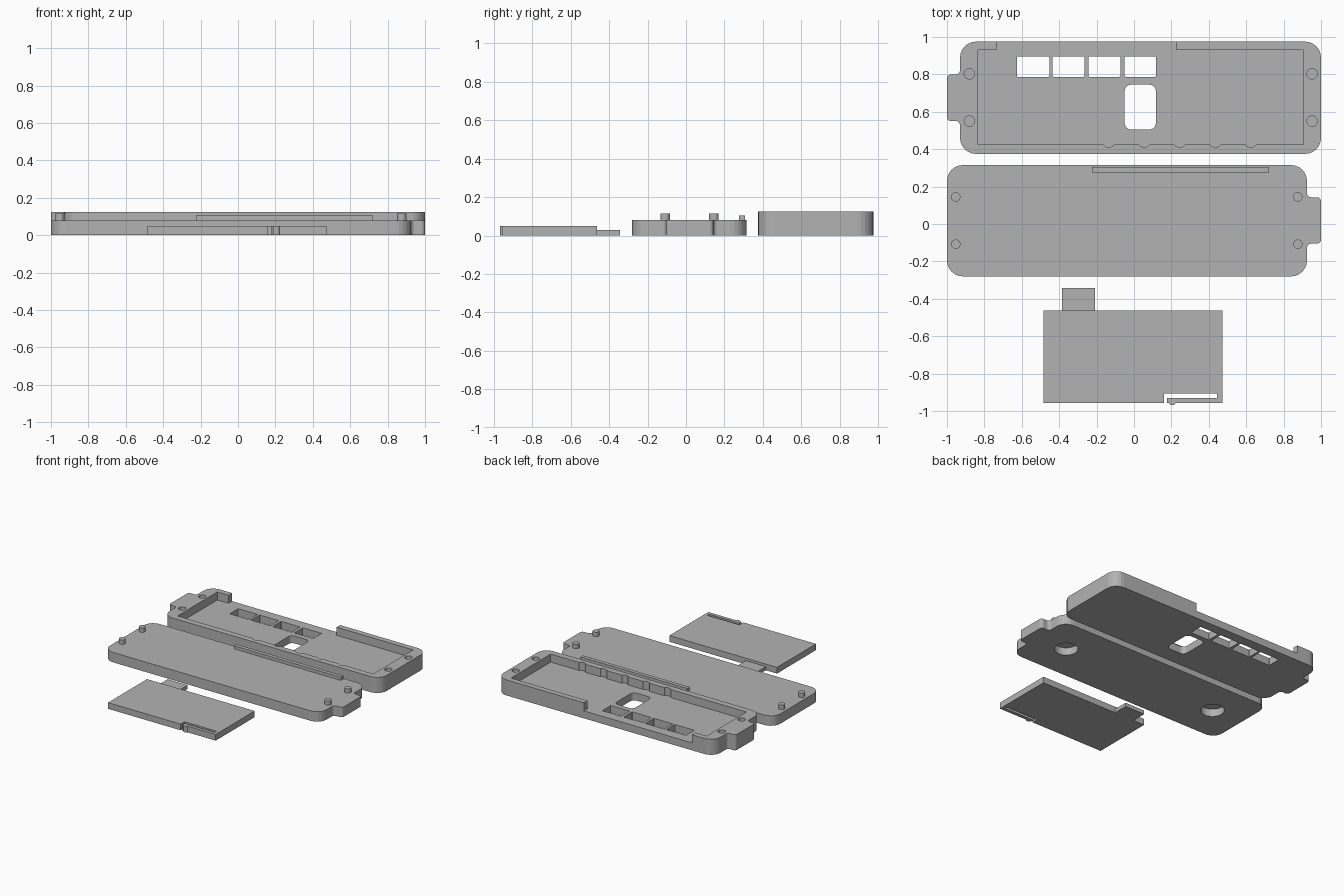
import bpy, bmesh, math
from mathutils import Vector

if "Cube" in bpy.data.objects:
    bpy.data.objects.remove(bpy.data.objects["Cube"])

grey = bpy.data.materials.new("plastic_grey")
grey.diffuse_color = (0.45, 0.45, 0.45, 1)
grey.use_nodes = True
grey.node_tree.nodes["Principled BSDF"].inputs["Base Color"].default_value = grey.diffuse_color


def rounded(corners, steps=6):
    """Outline from (x, y, radius) corners, each corner rounded by its radius."""
    pts, n = [], len(corners)
    for i, (x, y, r) in enumerate(corners):
        p = Vector((x, y))
        if r == 0:
            pts.append(p)
            continue
        a = (Vector(corners[i - 1][:2]) - p).normalized()
        b = (Vector(corners[(i + 1) % n][:2]) - p).normalized()
        c = p + (a + b) * r                      # all corners are right angles
        for k in range(steps + 1):
            t = k / steps * math.pi / 2
            pts.append(c - b * r * math.cos(t) - a * r * math.sin(t))
    return pts


def box(x0, x1, y0, y1, r=0):
    return rounded([(x0, y0, r), (x1, y0, r), (x1, y1, r), (x0, y1, r)])


def circle(x, y, r, n=24):
    return [Vector((x + r * math.cos(2 * math.pi * k / n),
                    y + r * math.sin(2 * math.pi * k / n))) for k in range(n)]


def prism(name, outline, z0, z1):
    bm = bmesh.new()
    f = bm.faces.new([bm.verts.new((p.x, p.y, z0)) for p in outline])
    ext = bmesh.ops.extrude_face_region(bm, geom=[f])
    top = [v for v in ext["geom"] if isinstance(v, bmesh.types.BMVert)]
    bmesh.ops.translate(bm, verts=top, vec=(0, 0, z1 - z0))
    bmesh.ops.recalc_face_normals(bm, faces=bm.faces)
    me = bpy.data.meshes.new(name)
    bm.to_mesh(me)
    bm.free()
    me.materials.append(grey)
    ob = bpy.data.objects.new(name, me)
    bpy.context.collection.objects.link(ob)
    return ob


def combine(ob, outline, z0, z1, op="DIFFERENCE"):
    """Cut a prism out of the part, or weld one onto it."""
    tool = prism("tool", outline, z0, z1)
    mod = ob.modifiers.new("combine", "BOOLEAN")
    mod.operation, mod.solver, mod.object = op, "EXACT", tool
    bpy.context.view_layer.objects.active = ob
    bpy.ops.object.modifier_apply(modifier=mod.name)
    bpy.data.objects.remove(tool)


def shell(name, x_end, x_root, x_tab, y0, y1, t0, t1, height):
    """Long rounded plate with a small rounded tab on one end."""
    R, r = 0.085, 0.022
    return prism(name, rounded([
        (x_end, y0, R), (x_root, y0, R), (x_root, t0, r), (x_tab, t0, r),
        (x_tab, t1, r), (x_root, t1, r), (x_root, y1, R), (x_end, y1, R)]), 0, height)


# Tray: pocket, open back edge, peg holes and windows
H, FLOOR = 0.125, 0.06
tray = shell("tray", 1.0, -0.93, -1.0, 0.375, 0.975, 0.55, 0.80, H)
combine(tray, box(-0.835, 0.905, 0.425, 0.93), FLOOR, 0.2)
combine(tray, box(-0.735, 0.225, 0.90, 1.05), FLOOR, 0.2)
for i in range(5):                               # scallops along the front wall
    combine(tray, circle(-0.135 + 0.19 * i, 0.445, 0.035), FLOOR, 0.2)
for x in (-0.88, 0.952):
    for y in (0.55, 0.803):
        combine(tray, circle(x, y, 0.028), 0.08, 0.2)
for x0, x1 in ((-0.625, -0.453), (-0.435, -0.265), (-0.243, -0.073), (-0.05, 0.117)):
    combine(tray, box(x0, x1, 0.787, 0.895, 0.005), -0.1, 0.2)
combine(tray, box(-0.05, 0.117, 0.505, 0.745, 0.035), -0.1, 0.2)

# Lid: ridge, four pegs and two round recesses underneath
T = 0.08
lid = shell("lid", -1.0, 0.925, 1.0, -0.28, 0.315, -0.105, 0.143, T)
for x in (-0.73, 0.66):
    combine(lid, circle(x, 0.018, 0.087, 32), -0.1, 0.06)
combine(lid, box(-0.225, 0.722, 0.275, 0.306), T - 0.02, 0.105, "UNION")
for x in (-0.953, 0.876):
    for y in (-0.108, 0.145):
        combine(lid, circle(x, y, 0.025), T - 0.02, 0.115, "UNION")

# Cartridge: block with a thin connector and a spring latch
cartridge = prism("cartridge", box(-0.485, 0.472, -0.957, -0.463), 0, 0.05)
combine(cartridge, box(0.16, 0.445, -0.93, -0.907), -0.1, 0.2)
combine(cartridge, box(0.16, 0.177, -1.0, -0.92), -0.1, 0.2)
combine(cartridge, circle(0.205, -0.95, 0.019), 0, 0.05, "UNION")
combine(cartridge, box(-0.385, -0.208, -0.48, -0.343), 0, 0.03, "UNION")
